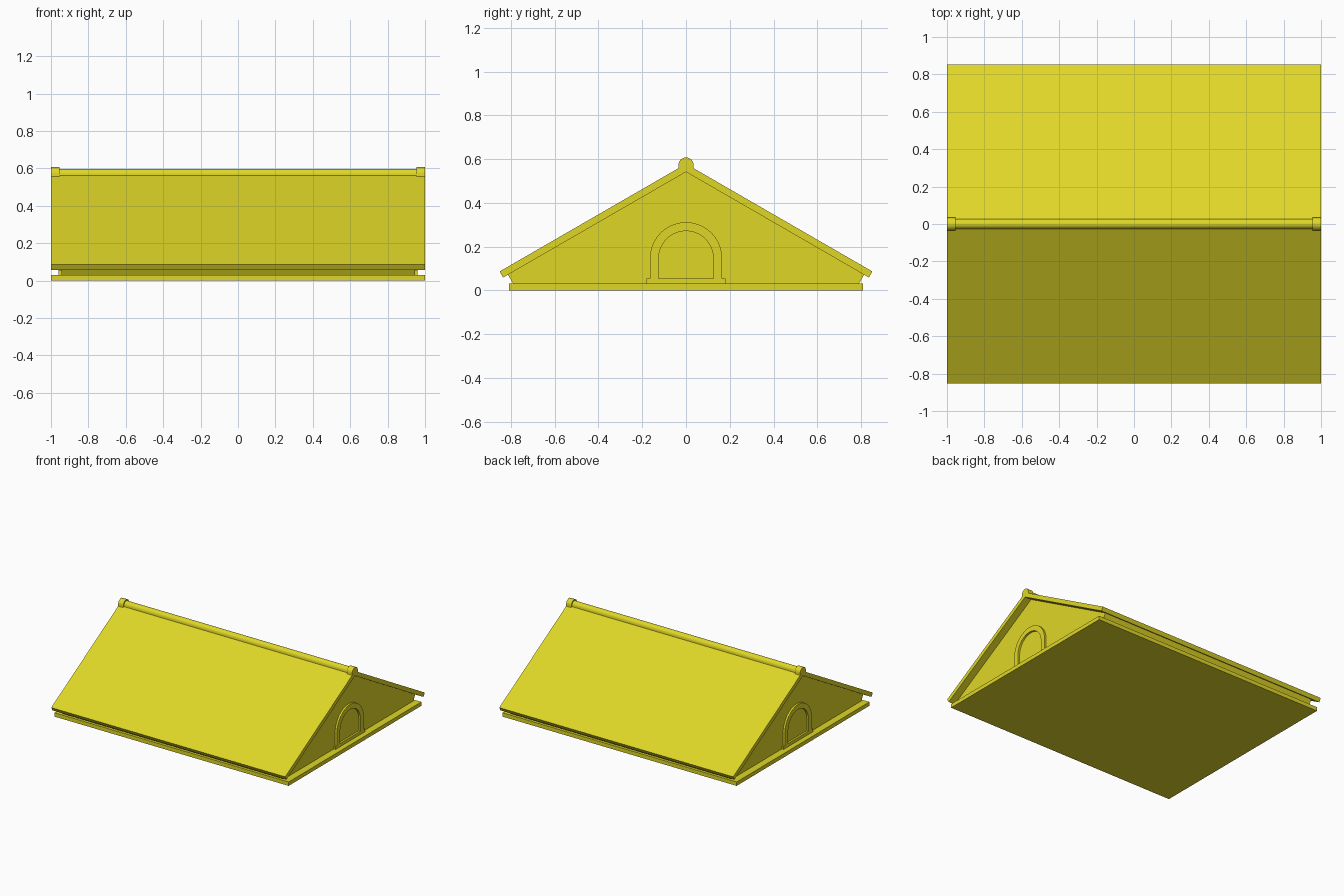
import bpy, bmesh
from math import sin, cos, pi, radians, tan

cube = bpy.data.objects.get("Cube")
if cube:
    bpy.data.objects.remove(cube, do_unlink=True)

yellow = bpy.data.materials.new("yellow")
yellow.use_nodes = True
colour = (0.74, 0.68, 0.02, 1)
yellow.diffuse_color = colour
yellow.node_tree.nodes["Principled BSDF"].inputs["Base Color"].default_value = colour


def extrude_profile(name, points, x0, x1, smooth=False):
    """Extrude a (y, z) outline along x."""
    bm = bmesh.new()
    face = bm.faces.new([bm.verts.new((x0, y, z)) for y, z in points])
    result = bmesh.ops.extrude_face_region(bm, geom=[face])
    verts = [v for v in result["geom"] if isinstance(v, bmesh.types.BMVert)]
    bmesh.ops.translate(bm, verts=verts, vec=(x1 - x0, 0, 0))
    bmesh.ops.recalc_face_normals(bm, faces=bm.faces)
    mesh = bpy.data.meshes.new(name)
    bm.to_mesh(mesh)
    bm.free()
    obj = bpy.data.objects.new(name, mesh)
    bpy.context.collection.objects.link(obj)
    mesh.materials.append(yellow)
    if smooth:
        bpy.ops.object.select_all(action="DESELECT")
        bpy.context.view_layer.objects.active = obj
        obj.select_set(True)
        bpy.ops.object.shade_smooth_by_angle(angle=radians(30))
    return obj


def mirrored(half):
    """Close a right-hand half outline, listed bottom to top, with its mirror."""
    return half + [(-y, z) for y, z in reversed(half) if y > 0]


def arch(radius, base, centre, steps=20):
    """Round-topped outline from the right foot over to the left foot."""
    curve = [(radius * cos(pi * i / steps), centre + radius * sin(pi * i / steps))
             for i in range(steps + 1)]
    return [(radius, base)] + curve + [(-radius, base)]


# Base slab
extrude_profile("base_slab", mirrored([(0.81, 0), (0.81, 0.03)]), -1, 1)

# Gabled body, flared out under the eaves
slope = tan(radians(30))
peak = 0.541
extrude_profile("gable_body",
                mirrored([(0.79, 0.03), (0.814, peak - 0.814 * slope), (0, peak)]),
                -0.945, 0.945)

# Roof: two sloping slabs meeting at the ridge
eave, drop, thick = 0.852, 0.016, 0.037
extrude_profile("roof",
                [(0, peak), (eave - drop, peak - (eave - drop) * slope),
                 (eave, peak + thick - eave * slope), (0, peak + thick),
                 (-eave, peak + thick - eave * slope),
                 (drop - eave, peak - (eave - drop) * slope)], -1, 1)

# Ridge bar, with a thicker collar at each end
extrude_profile("ridge_bar", arch(0.027, 0.55, 0.571, 8), -0.96, 0.96, True)

for side, x in (("left", 1), ("right", -1)):
    extrude_profile(side + "_ridge_collar", arch(0.035, 0.55, 0.572, 12),
                    x * 0.955, x, True)
    # Arched window surround and its sill
    surround = arch(0.165, 0.055, 0.146) + arch(0.125, 0.055, 0.146)[::-1]
    extrude_profile(side + "_window_surround", surround, x * 0.94, x * 0.96, True)
    extrude_profile(side + "_window_sill", mirrored([(0.18, 0.03), (0.18, 0.055)]),
                    x * 0.94, x * 0.96)
